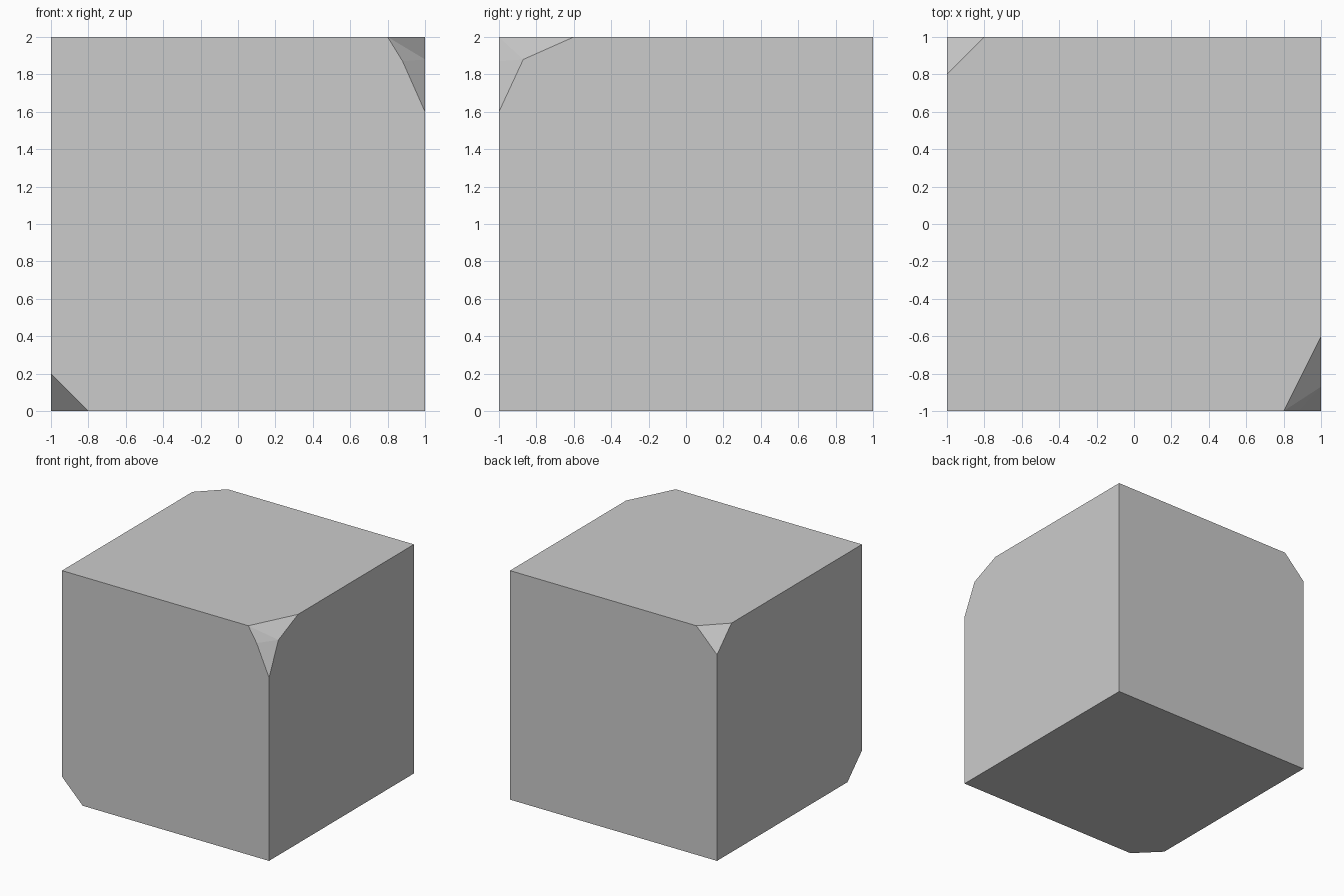
import bpy, bmesh
from itertools import product
from mathutils import Vector

if "Cube" in bpy.data.objects:
    bpy.data.objects.remove(bpy.data.objects["Cube"])

# Each cut corner: corner position -> points replacing it
def chamfer(corner, size):
    c = Vector(corner)
    centre = Vector((0, 0, 1))
    pts = []
    for axis in range(3):
        p = c.copy()
        p[axis] += size if c[axis] < centre[axis] else -size
        pts.append(p)
    return pts

cuts = {
    (-1, 1, 2): chamfer((-1, 1, 2), 0.2),
    (-1, -1, 0): chamfer((-1, -1, 0), 0.2),
    # larger faceted corner
    (1, -1, 2): [(0.8, -1, 2), (1, -0.6, 2), (1, -1, 1.6),
                 (1, -0.87, 1.88), (0.88, -1, 1.87)],
}

# Block with three chipped corners
bm = bmesh.new()
for corner in product((-1, 1), (-1, 1), (0, 2)):
    for p in cuts.get(corner, [corner]):
        bm.verts.new(p)
bmesh.ops.convex_hull(bm, input=bm.verts[:])
bmesh.ops.dissolve_limit(bm, angle_limit=0.002, verts=bm.verts[:], edges=bm.edges[:])
bmesh.ops.recalc_face_normals(bm, faces=bm.faces[:])
mesh = bpy.data.meshes.new("chipped_block")
bm.to_mesh(mesh)
bm.free()
bpy.context.collection.objects.link(bpy.data.objects.new("chipped_block", mesh))
